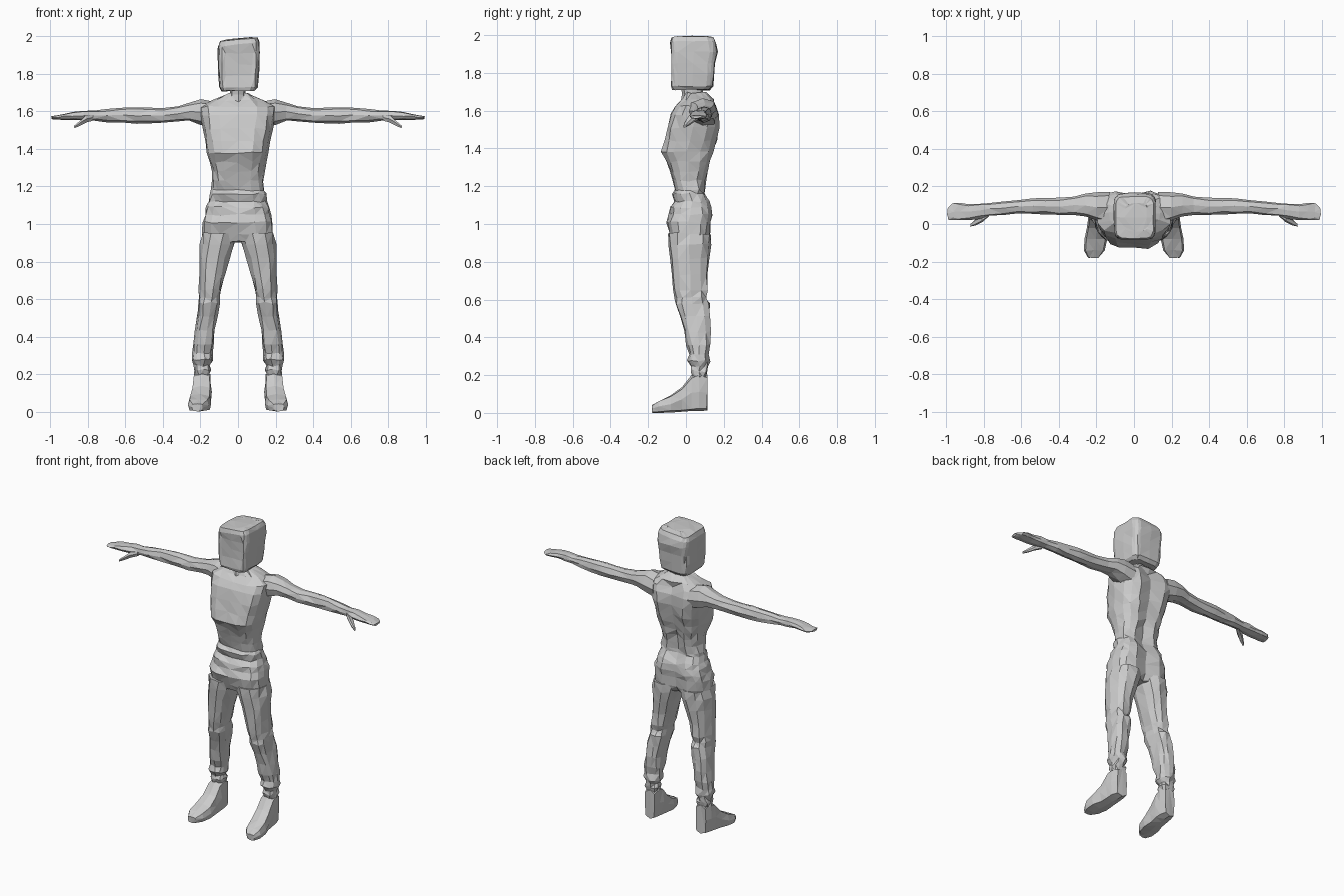
import bpy, bmesh, math, random
from mathutils import Vector

random.seed(4)
grey = bpy.data.materials.new("plain grey")
grey.diffuse_color = (0.6, 0.6, 0.6, 1)


def loft(name, axis, rings, n=10, square=0.7, jitter=0.004, mirror=False, shape=None):
    """Skin rounded rings (t, a0, a1, b0, b1) stacked along an axis, with flat triangles."""
    bm = bmesh.new()
    loops = []
    for t, a0, a1, b0, b1 in rings:
        loop = []
        for i in range(n):
            w = 2 * math.pi * i / n
            c, s = math.cos(w), math.sin(w)
            a = (a0 + a1) / 2 + (a1 - a0) / 2 * math.copysign(abs(c) ** square, c)
            b = (b0 + b1) / 2 + (b1 - b0) / 2 * math.copysign(abs(s) ** square, s)
            co = {"x": Vector((t, a, b)), "y": Vector((a, t, b)), "z": Vector((a, b, t))}[axis]
            if shape:
                shape(co)
            co += Vector([random.uniform(-jitter, jitter) for _ in range(3)])
            co.z = max(co.z, 0)
            loop.append(bm.verts.new(co))
        loops.append(loop)
    for lo, hi in zip(loops, loops[1:]):
        for i in range(n):
            j = (i + 1) % n
            bm.faces.new((lo[i], lo[j], hi[j], hi[i]))
    bm.faces.new(loops[0])
    bm.faces.new(loops[-1])
    bmesh.ops.triangulate(bm, faces=bm.faces[:], quad_method="SHORT_EDGE")
    bmesh.ops.recalc_face_normals(bm, faces=bm.faces[:])
    mesh = bpy.data.meshes.new(name)
    bm.to_mesh(mesh)
    bm.free()
    mesh.materials.append(grey)
    obj = bpy.data.objects.new(name, mesh)
    bpy.context.collection.objects.link(obj)
    if mirror:
        m = obj.modifiers.new("other side", "MIRROR")
        m.use_clip = False
        m.use_mirror_merge = False
    return obj


def body_creases(co):
    # spine groove and a shallow breastbone groove
    near = max(0, 1 - abs(co.x) / 0.05)
    if co.y > 0.08 and co.z < 1.65:
        co.y -= 0.028 * near
    if co.y < -0.05 and 1.36 < co.z < 1.6:
        co.y += 0.008 * near


def face_recess(co):
    # face sits back slightly behind the fringe and chin
    if co.y < -0.06 and abs(co.x) < 0.085 and 1.78 < co.z < 1.94:
        co.y += 0.01
    # uneven crown
    if co.z > 1.95:
        co.z += 0.1 * (co.x - 0.03)


# Torso: hips, folded waist, ribs, chest and sloping shoulders
loft("torso", "z", [
    (0.905, -0.12, 0.12, -0.07, 0.11),
    (0.945, -0.19, 0.19, -0.088, 0.13),
    (1.01, -0.187, 0.187, -0.108, 0.14),
    (1.05, -0.178, 0.178, -0.088, 0.142),
    (1.09, -0.168, 0.168, -0.086, 0.138),
    (1.12, -0.158, 0.158, -0.058, 0.125),
    (1.16, -0.148, 0.148, -0.075, 0.105),
    (1.18, -0.143, 0.143, -0.055, 0.105),
    (1.23, -0.135, 0.135, -0.075, 0.108),
    (1.28, -0.138, 0.138, -0.088, 0.12),
    (1.33, -0.15, 0.15, -0.105, 0.135),
    (1.38, -0.162, 0.162, -0.138, 0.15),
    (1.44, -0.172, 0.172, -0.12, 0.168),
    (1.51, -0.185, 0.185, -0.108, 0.182),
    (1.58, -0.2, 0.2, -0.085, 0.185),
    (1.625, -0.2, 0.2, -0.055, 0.17),
    (1.66, -0.14, 0.14, -0.022, 0.145),
    (1.695, -0.06, 0.06, 0.0, 0.105),
], n=16, square=0.72, jitter=0.005, shape=body_creases)

# Neck
loft("neck", "z", [
    (1.64, -0.05, 0.05, -0.03, 0.1), (1.69, -0.04, 0.04, -0.02, 0.09),
    (1.74, -0.045, 0.045, -0.025, 0.09)], n=8, jitter=0.003)

# Block-shaped head
loft("head", "z", [
    (1.71, -0.09, 0.09, -0.072, 0.125),
    (1.73, -0.1, 0.105, -0.08, 0.145),
    (1.79, -0.105, 0.11, -0.084, 0.152),
    (1.85, -0.106, 0.113, -0.086, 0.156),
    (1.91, -0.108, 0.117, -0.086, 0.168),
    (1.96, -0.108, 0.115, -0.084, 0.16),
    (1.985, -0.098, 0.104, -0.075, 0.147),
    (1.992, -0.05, 0.07, -0.04, 0.11),
], n=20, square=0.36, jitter=0.003, shape=face_recess)

# Trouser legs with rumpled knees and hems
loft("legs", "z", [
    (0.19, 0.155, 0.23, 0.035, 0.11),
    (0.22, 0.142, 0.236, 0.02, 0.118),
    (0.245, 0.147, 0.236, 0.03, 0.112),
    (0.275, 0.135, 0.245, 0.008, 0.124),
    (0.31, 0.138, 0.24, 0.018, 0.12),
    (0.36, 0.128, 0.24, 0.004, 0.13),
    (0.43, 0.12, 0.232, -0.008, 0.134),
    (0.51, 0.11, 0.22, -0.032, 0.13),
    (0.58, 0.098, 0.212, -0.058, 0.122),
    (0.61, 0.094, 0.21, -0.056, 0.108),
    (0.65, 0.088, 0.205, -0.066, 0.12),
    (0.73, 0.07, 0.203, -0.073, 0.114),
    (0.82, 0.046, 0.203, -0.084, 0.122),
    (0.89, 0.018, 0.202, -0.09, 0.13),
    (0.95, 0.0, 0.192, -0.09, 0.132),
], n=11, square=0.78, jitter=0.006, mirror=True)

# Wedge-shaped shoes
loft("shoes", "y", [
    (0.112, 0.15, 0.228, 0.012, 0.2),
    (0.07, 0.143, 0.238, 0.01, 0.212),
    (0.03, 0.142, 0.242, 0.008, 0.2),
    (-0.02, 0.142, 0.25, 0.006, 0.135),
    (-0.08, 0.144, 0.264, 0.003, 0.092),
    (-0.14, 0.155, 0.268, 0.0, 0.066),
    (-0.178, 0.185, 0.245, 0.002, 0.042),
], n=8, square=0.45, jitter=0.003, mirror=True)

# Arms, tapering into flat mitten hands
loft("arms", "x", [
    (0.13, 0.0, 0.17, 1.51, 1.655),
    (0.2, 0.015, 0.17, 1.53, 1.662),
    (0.26, 0.04, 0.16, 1.55, 1.65),
    (0.32, 0.05, 0.148, 1.546, 1.628),
    (0.4, 0.05, 0.14, 1.542, 1.618),
    (0.47, 0.053, 0.136, 1.537, 1.62),
    (0.54, 0.053, 0.135, 1.534, 1.624),
    (0.62, 0.054, 0.128, 1.54, 1.618),
    (0.7, 0.05, 0.122, 1.546, 1.61),
    (0.77, 0.043, 0.115, 1.554, 1.603),
    (0.82, 0.03, 0.11, 1.556, 1.604),
    (0.88, 0.022, 0.108, 1.556, 1.598),
    (0.93, 0.02, 0.112, 1.556, 1.59),
    (0.965, 0.022, 0.114, 1.558, 1.578),
    (0.993, 0.026, 0.085, 1.562, 1.572),
], n=8, square=0.8, jitter=0.004, mirror=True)

# Thumbs
loft("thumbs", "x", [
    (0.775, 0.04, 0.075, 1.55, 1.585),
    (0.81, 0.01, 0.055, 1.538, 1.58),
    (0.84, -0.006, 0.03, 1.525, 1.556),
    (0.873, -0.014, 0.002, 1.51, 1.525),
], n=6, square=0.8, jitter=0.002, mirror=True)
